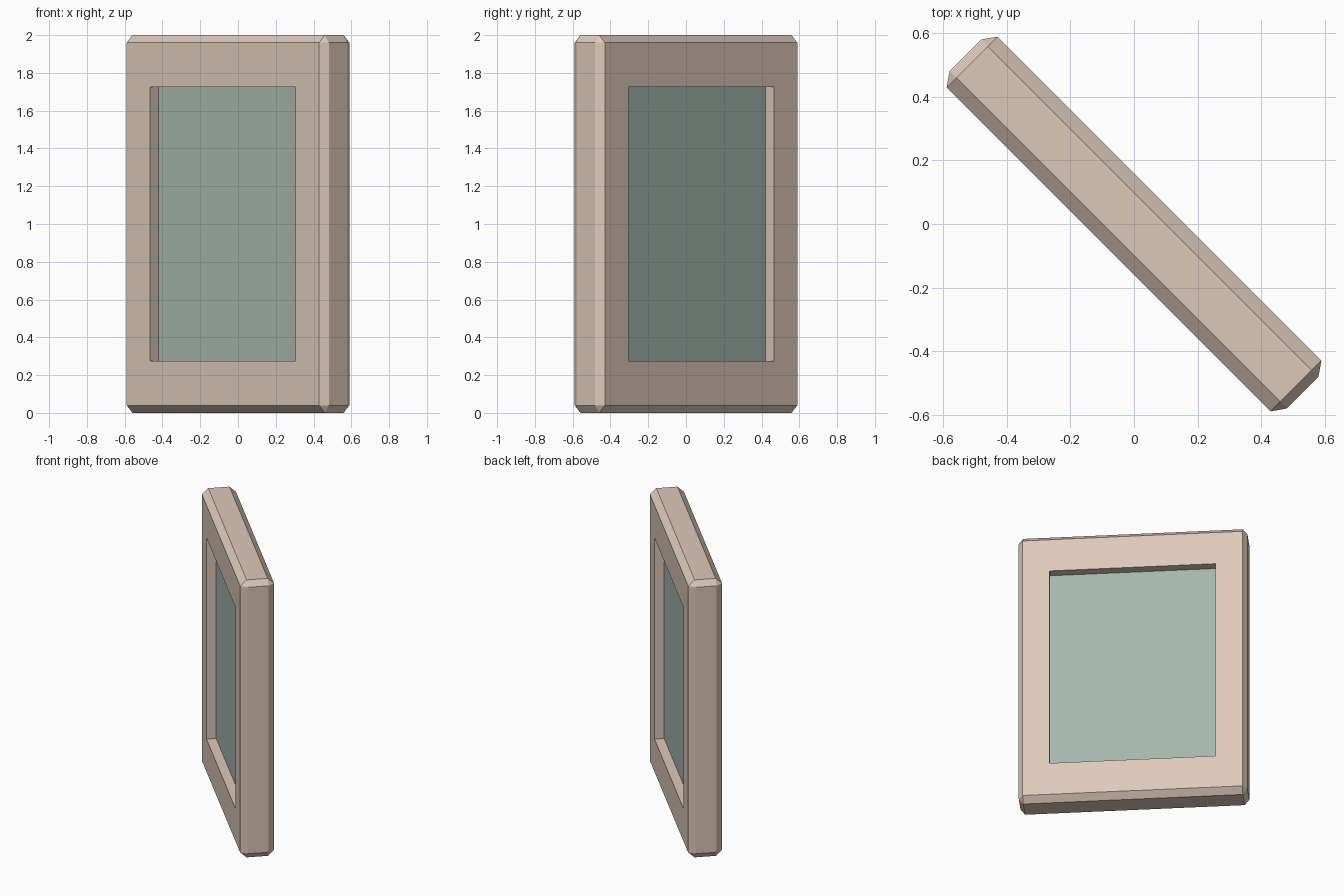
import bpy
import bmesh
import math
from mathutils import Matrix, Vector

if "Cube" in bpy.data.objects:
    bpy.data.objects.remove(bpy.data.objects["Cube"])

HALF = Vector((0.75, 0.113, 1.0))        # half width, thickness, height
CHAMFER = Vector((0.03, 0.043, 0.04))    # chamfer along each axis
OPENING = Vector((0.545, 0.113, 0.725))  # half size of the window opening
PANE_HALF = 0.049
PLACE = Matrix.Translation((0, 0, 1)) @ Matrix.Rotation(math.radians(-45), 4, "Z")


def material(name, colour):
    mat = bpy.data.materials.new(name)
    mat.use_nodes = True
    mat.diffuse_color = (*colour, 1)
    mat.node_tree.nodes["Principled BSDF"].inputs["Base Color"].default_value = (*colour, 1)
    return mat


def finish(bm, name, mat):
    bmesh.ops.recalc_face_normals(bm, faces=bm.faces)
    bm.transform(PLACE)
    mesh = bpy.data.meshes.new(name)
    bm.to_mesh(mesh)
    bm.free()
    mesh.materials.append(mat)
    obj = bpy.data.objects.new(name, mesh)
    bpy.context.collection.objects.link(obj)
    return obj


# Frame: chamfered slab with a rectangular opening through it
bm = bmesh.new()
bmesh.ops.create_cube(bm, size=2)
bmesh.ops.bevel(bm, geom=bm.edges[:], offset=0.1, segments=1, affect="EDGES")
for v in bm.verts:
    for i in range(3):
        size = HALF[i] if abs(v.co[i]) > 0.99 else HALF[i] - CHAMFER[i]
        v.co[i] = math.copysign(size, v.co[i])
bm.normal_update()
sides = [f for f in bm.faces if abs(f.normal.y) > 0.99]
bmesh.ops.inset_individual(bm, faces=sides, thickness=0.1)
for f in sides:
    for v in f.verts:
        v.co = [math.copysign(OPENING[i], v.co[i]) for i in range(3)]
rims = [e for f in sides for e in f.edges]
bmesh.ops.delete(bm, geom=sides, context="FACES_ONLY")
bmesh.ops.bridge_loops(bm, edges=rims)
finish(bm, "window_frame", material("warm beige", (0.72, 0.58, 0.49)))

# Pane: thin slab set into the middle of the opening
bm = bmesh.new()
bmesh.ops.create_cube(bm, size=2)
bmesh.ops.scale(bm, vec=(OPENING.x, PANE_HALF, OPENING.z), verts=bm.verts)
finish(bm, "window_pane", material("grey green glass", (0.38, 0.47, 0.41)))
